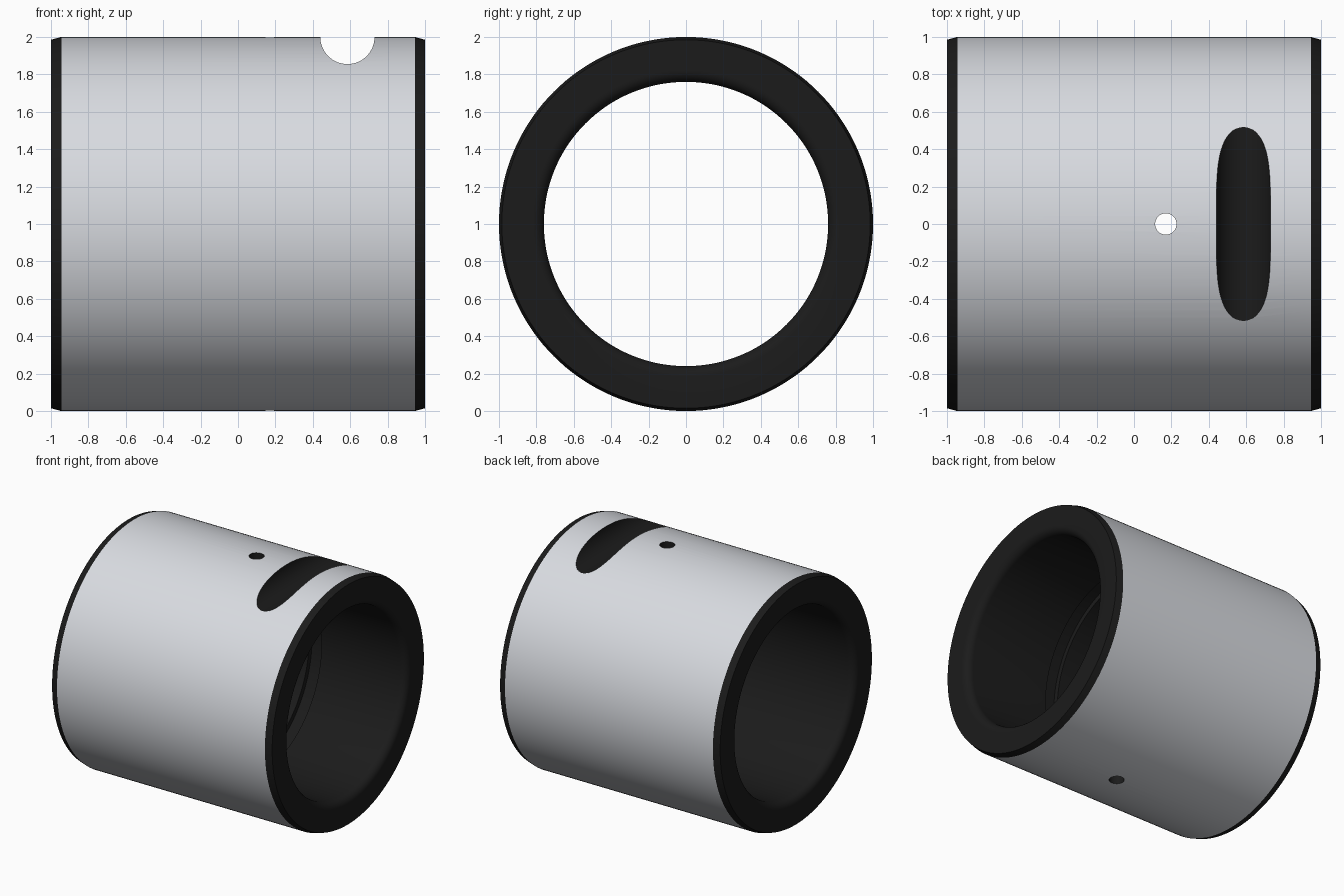
import bpy, bmesh, math

if "Cube" in bpy.data.objects:
    bpy.data.objects.remove(bpy.data.objects["Cube"])

SEG = 144
AXIS_Z = 1.0
BORE, MOUTH, RIM, OUTER = 0.76, 0.06, 0.985, 1.0
GROOVE_X, GROOVE_W, GROOVE_D = 0.17, 0.057, 0.04


def material(name, color):
    mat = bpy.data.materials.new(name)
    mat.diffuse_color = (*color, 1)
    mat.use_nodes = True
    mat.node_tree.nodes["Principled BSDF"].inputs["Base Color"].default_value = mat.diffuse_color
    return mat


def mouth_fillet(side, steps=8):
    """Rounded bore entry, from the end face inwards, as (x, radius)."""
    pts = []
    for i in range(steps + 1):
        a = math.pi / 2 * i / steps
        pts.append((side * (1 - MOUTH + MOUTH * math.cos(a)),
                    BORE + MOUTH - MOUTH * math.sin(a)))
    return pts


def revolve(name, profile):
    """Closed (x, radius) loop turned around the x axis."""
    bm = bmesh.new()
    rings = []
    for i in range(SEG):
        a = 2 * math.pi * i / SEG
        rings.append([bm.verts.new((x, r * math.sin(a), AXIS_Z + r * math.cos(a)))
                      for x, r in profile])
    n = len(profile)
    for i in range(SEG):
        r0, r1 = rings[i], rings[(i + 1) % SEG]
        for j in range(n):
            k = (j + 1) % n
            bm.faces.new((r0[j], r0[k], r1[k], r1[j]))
    bmesh.ops.recalc_face_normals(bm, faces=bm.faces)
    mesh = bpy.data.meshes.new(name)
    bm.to_mesh(mesh)
    bm.free()
    obj = bpy.data.objects.new(name, mesh)
    bpy.context.collection.objects.link(obj)
    return obj


def cut(target, name, radius, depth, location, rotation=(0, 0, 0)):
    """Subtract a cylinder and remove the cutter."""
    bpy.ops.mesh.primitive_cylinder_add(vertices=64, radius=radius, depth=depth,
                                        location=location, rotation=rotation)
    cutter = bpy.context.object
    cutter.name = name
    cutter.hide_render = True
    mod = target.modifiers.new(name, 'BOOLEAN')
    mod.operation = 'DIFFERENCE'
    mod.solver = 'EXACT'
    mod.object = cutter
    bpy.context.view_layer.objects.active = target
    bpy.ops.object.modifier_apply(modifier=name)
    bpy.data.objects.remove(cutter, do_unlink=True)


# Sleeve wall: chamfered outside, rounded bore mouths, inner oil groove
g0, g1 = GROOVE_X - GROOVE_W, GROOVE_X + GROOVE_W
profile = [(-1, RIM), (-0.945, OUTER), (0.945, OUTER), (1, RIM)]
profile += mouth_fillet(1)
profile += [(g1, BORE), (g1, BORE + GROOVE_D), (g0, BORE + GROOVE_D), (g0, BORE)]
profile += reversed(mouth_fillet(-1))
sleeve = revolve("bushing_sleeve", profile)

# Oil hole through top and bottom walls
cut(sleeve, "oil_hole_cutter", 0.057, 3, (GROOVE_X, 0, AXIS_Z))
# Round-bottomed locating notch across the top
cut(sleeve, "notch_cutter", 0.145, 3, (0.585, 0, 2.0), (math.pi / 2, 0, 0))

# Steel outer skin, black everywhere else (ends, chamfers, bore, cuts)
mesh = sleeve.data
mesh.materials.clear()
mesh.materials.append(material("black_finish", (0.011, 0.011, 0.011)))
mesh.materials.append(material("steel", (0.69, 0.71, 0.75)))
for p in mesh.polygons:
    radius = math.hypot(p.center.y, p.center.z - AXIS_Z)
    skin = radius > 0.998 and abs(p.normal.x) < 0.1 and abs(p.center.x) < 0.945
    p.material_index = 1 if skin else 0

# Smooth curved surfaces, crisp chamfers and cut edges
bpy.ops.object.select_all(action='DESELECT')
sleeve.select_set(True)
bpy.context.view_layer.objects.active = sleeve
bpy.ops.object.shade_smooth_by_angle(angle=math.radians(13))
